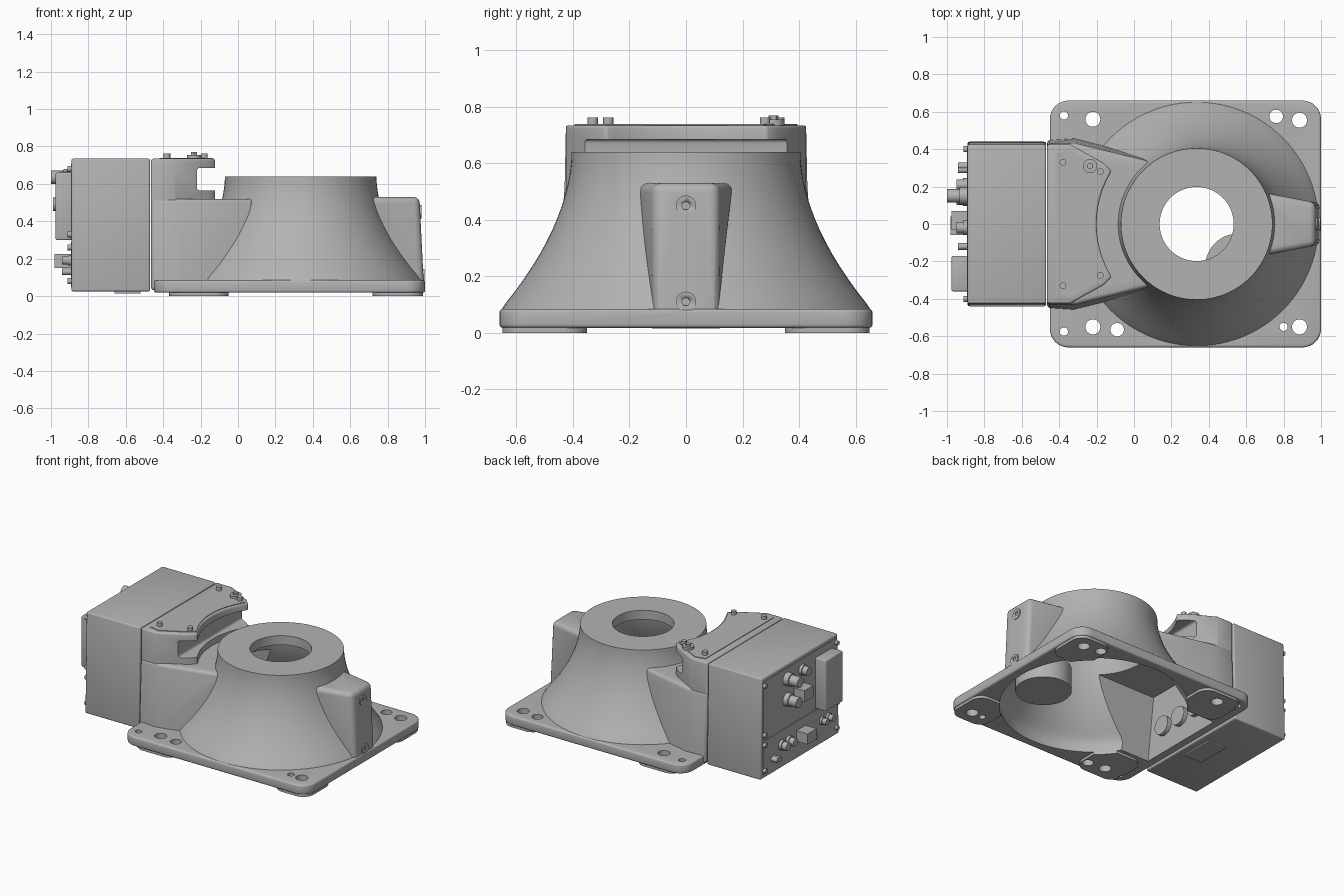
import bpy, bmesh, math
from mathutils import Matrix, Vector

if "Cube" in bpy.data.objects:
    bpy.data.objects.remove(bpy.data.objects["Cube"], do_unlink=True)

grey = bpy.data.materials.new("cast_grey")
grey.use_nodes = True
grey.diffuse_color = (0.45, 0.45, 0.45, 1)
grey.node_tree.nodes["Principled BSDF"].inputs["Base Color"].default_value = (0.45, 0.45, 0.45, 1)

CX = 0.335  # axis of the bell


def finish(name, bm):
    bmesh.ops.recalc_face_normals(bm, faces=bm.faces)
    me = bpy.data.meshes.new(name)
    bm.to_mesh(me)
    bm.free()
    me.materials.append(grey)
    ob = bpy.data.objects.new(name, me)
    bpy.context.collection.objects.link(ob)
    return ob


def apply(ob, kind, **props):
    mod = ob.modifiers.new(kind.lower(), kind)
    for key, value in props.items():
        setattr(mod, key, value)
    bpy.ops.object.select_all(action='DESELECT')
    bpy.context.view_layer.objects.active = ob
    ob.select_set(True)
    bpy.ops.object.modifier_apply(modifier=mod.name)


def smooth(ob):
    bpy.ops.object.select_all(action='DESELECT')
    bpy.context.view_layer.objects.active = ob
    ob.select_set(True)
    bpy.ops.object.shade_smooth_by_angle(angle=math.radians(32))


def combine(ob, other, op):
    apply(ob, 'BOOLEAN', object=other, operation=op, solver='EXACT')
    bpy.data.objects.remove(other, do_unlink=True)


def loft(name, low, z0, z1, high=None, bevel=0, corner=0):
    """Solid between a low outline and a high outline."""
    bm = bmesh.new()
    a = [bm.verts.new((x, y, z0)) for x, y in low]
    b = [bm.verts.new((x, y, z1)) for x, y in (high or low)]
    n = len(a)
    bm.faces.new(a)
    bm.faces.new(b)
    for i in range(n):
        bm.faces.new((a[i], a[(i + 1) % n], b[(i + 1) % n], b[i]))
    if corner:
        ups = [e for e in bm.edges if abs(e.verts[0].co.z - e.verts[1].co.z) > 1e-4]
        bmesh.ops.bevel(bm, geom=ups, offset=corner, segments=8, profile=0.5, affect='EDGES')
    ob = finish(name, bm)
    if bevel:
        apply(ob, 'BEVEL', width=bevel, segments=3, limit_method='ANGLE', angle_limit=math.radians(35))
    return ob


def rect(x0, x1, y0, y1):
    return [(x0, y0), (x1, y0), (x1, y1), (x0, y1)]


def box(name, x0, x1, y0, y1, z0, z1, **kw):
    return loft(name, rect(x0, x1, y0, y1), z0, z1, **kw)


def mirrored(half):
    return half + [(x, -y) for x, y in reversed(half) if abs(y) > 1e-6]


def lathe(name, profile, steps=96):
    bm = bmesh.new()
    verts = [bm.verts.new((r, 0, z)) for r, z in profile]
    edges = [bm.edges.new(p) for p in zip(verts, verts[1:])]
    bmesh.ops.spin(bm, geom=verts + edges, cent=(0, 0, 0), axis=(0, 0, 1), angle=math.tau, steps=steps)
    bmesh.ops.remove_doubles(bm, verts=bm.verts, dist=1e-5)
    bmesh.ops.translate(bm, verts=bm.verts, vec=(CX, 0, 0))
    return finish(name, bm)


def cyl(name, start, axis, r, length, sides=32):
    """Cylinder that starts at a point and runs along an axis."""
    bm = bmesh.new()
    bmesh.ops.create_cone(bm, cap_ends=True, segments=sides, radius1=r, radius2=r, depth=length)
    d = Vector(axis).normalized()
    turn = Vector((0, 0, 1)).rotation_difference(d).to_matrix().to_4x4()
    bm.transform(Matrix.Translation(Vector(start) + d * length / 2) @ turn)
    ob = finish(name, bm)
    smooth(ob)
    return ob


def bell_profile(wall, z_low, z_high):
    pts = [(0, z_low)]
    for i in range(21):
        z = z_high + (z_low - z_high) * (20 - i) / 20
        t = min(max((0.64 - z) / 0.555, 0), 1)
        pts.append((0.405 + 0.25 * t ** 1.85 - wall, z))
    return pts + [(0, z_high)]


# Main casting: plate, bell, neck and rib
casting = box("base_casting", -0.45, 1.0, -0.66, 0.66, 0.018, 0.085, corner=0.1, bevel=0.012)
combine(casting, lathe("bell", bell_profile(0, 0.05, 0.64)), 'UNION')

neck_low = mirrored([(-0.465, 0.45), (-0.32, 0.46), (0.08, 0.36)])
neck_high = mirrored([(-0.465, 0.43), (-0.31, 0.43), (0.08, 0.335)])
combine(casting, loft("neck", neck_low, 0.03, 0.52, neck_high, bevel=0.02), 'UNION')

# Raised shoulder with a concave edge around the bell
arc = [(CX - 0.535 * math.cos(a), 0.535 * math.sin(a)) for a in [math.radians(32 - 4 * i) for i in range(9)]]
shoulder_line = mirrored([(-0.465, 0.425), (-0.34, 0.425), (-0.16, 0.325)] + arc)
shoulder = loft("shoulder", shoulder_line, 0.45, 0.735, bevel=0.012)
combine(shoulder, box("slot", -0.22, 0.2, -0.6, 0.6, 0.565, 0.685, bevel=0.015), 'DIFFERENCE')
combine(casting, shoulder, 'UNION')

rib = loft("rib", mirrored([(0.6, 0.13), (0.995, 0.115)]), 0.03, 0.53,
           mirrored([(0.6, 0.19), (0.97, 0.115)]), bevel=0.03)
combine(casting, rib, 'UNION')

# Corner feet
for x0, x1 in ((-0.37, -0.05), (0.72, 0.99)):
    for y0, y1 in ((-0.65, -0.35), (0.35, 0.65)):
        combine(casting, box("foot", x0, x1, y0, y1, 0, 0.04, corner=0.08), 'UNION')

# Hollow inside, cable space in the neck, and top opening
combine(casting, lathe("bell_hollow", bell_profile(0.055, -0.1, 0.575)), 'DIFFERENCE')
combine(casting, loft("neck_hollow", rect(-0.39, 0.2, -0.34, 0.34), -0.1, 0.46,
                      rect(-0.39, 0.2, -0.27, 0.27)), 'DIFFERENCE')
combine(casting, cyl("top_opening", (CX, 0, 0.5), (0, 0, 1), 0.198, 0.3, 64), 'DIFFERENCE')

# Mounting holes in the plate
holes = [(0.76, 0.575, 0.036), (0.885, 0.555, 0.04), (-0.22, 0.56, 0.04), (-0.375, 0.58, 0.022),
         (-0.375, -0.575, 0.022), (-0.22, -0.55, 0.04), (-0.09, -0.565, 0.036),
         (0.8, -0.55, 0.022), (0.885, -0.55, 0.04)]
for x, y, r in holes:
    combine(casting, cyl("mount_hole", (x, y, -0.1), (0, 0, 1), r, 0.3), 'DIFFERENCE')

# Plug seats on the rib
for z, x in ((0.45, 0.968), (0.11, 0.985)):
    combine(casting, cyl("plug_seat", (x, 0, z), (1, 0, 0), 0.045, 0.2), 'DIFFERENCE')
    plug = cyl("rib_plug", (x - 0.01, 0, z), (1, 0, 0), 0.036, 0.022)
    combine(plug, cyl("plug_socket", (x, 0, z), (1, 0, 0), 0.015, 0.1, 6), 'DIFFERENCE')
smooth(casting)

# Boss inside the bell and cable ports in the neck wall
cyl("inner_boss", (0.56, -0.23, 0.14), (0, 0, 1), 0.18, 0.16, 48)
for y in (-0.16, 0, 0.16):
    cyl("cable_port", (-0.4, y, 0.2), (1, 0, 0), 0.065, 0.04)

# Lid and its screws
lid_line = mirrored([(-0.42, 0.38), (-0.345, 0.395), (-0.19, 0.31)] + [(x - 0.015, y * 0.96) for x, y in arc])
loft("shoulder_lid", lid_line, 0.73, 0.739)
for x, y in ((-0.38, 0.33), (-0.38, -0.33), (-0.18, 0.28), (-0.18, -0.275)):
    cyl("lid_screw", (x, y, 0.73), (0, 0, 1), 0.018, 0.033, 20)
cyl("lid_cap", (-0.235, 0.31, 0.73), (0, 0, 1), 0.038, 0.025)
cyl("lid_cap_pin", (-0.235, 0.31, 0.75), (0, 0, 1), 0.018, 0.02, 6)

# Control box on the left end
smooth(loft("control_box", rect(-0.89, -0.47, -0.44, 0.44), 0.025, 0.735,
            rect(-0.89, -0.47, -0.425, 0.425), bevel=0.01))
box("bottom_cover", -0.66, -0.52, -0.12, 0.12, 0.015, 0.03)
box("panel_upper", -0.894, -0.885, -0.41, 0.41, 0.3, 0.71)
box("panel_lower", -0.894, -0.885, -0.41, 0.41, 0.05, 0.29)

# Connectors on the panel
smooth(box("main_connector", -0.975, -0.885, -0.36, -0.17, 0.3, 0.66, bevel=0.008))
for y, z, r, reach in ((0.15, 0.635, 0.036, 0.11), (0.15, 0.49, 0.036, 0.1), (-0.02, 0.635, 0.03, 0.06),
                       (0.21, 0.19, 0.028, 0.06), (0.13, 0.19, 0.028, 0.06),
                       (-0.24, 0.19, 0.022, 0.05), (-0.31, 0.19, 0.022, 0.05)):
    cyl("connector", (-0.89, y, z), (-1, 0, 0), r, reach)
    cyl("connector_collar", (-0.89, y, z), (-1, 0, 0), r * 1.25, reach * 0.4)
box("square_connector", -0.975, -0.885, -0.03, 0.07, 0.46, 0.54)
box("lower_connector", -0.98, -0.885, -0.06, 0.04, 0.15, 0.225)
for y in (-0.4, 0.4):
    for z in (0.08, 0.26, 0.33, 0.68):
        cyl("panel_screw", (-0.89, y, z), (-1, 0, 0), 0.016, 0.022, 16)
for y in (0.31, 0.29, -0.12):
    cyl("panel_stud", (-0.89, y, 0.13), (-1, 0, 0), 0.018, 0.05, 16)
